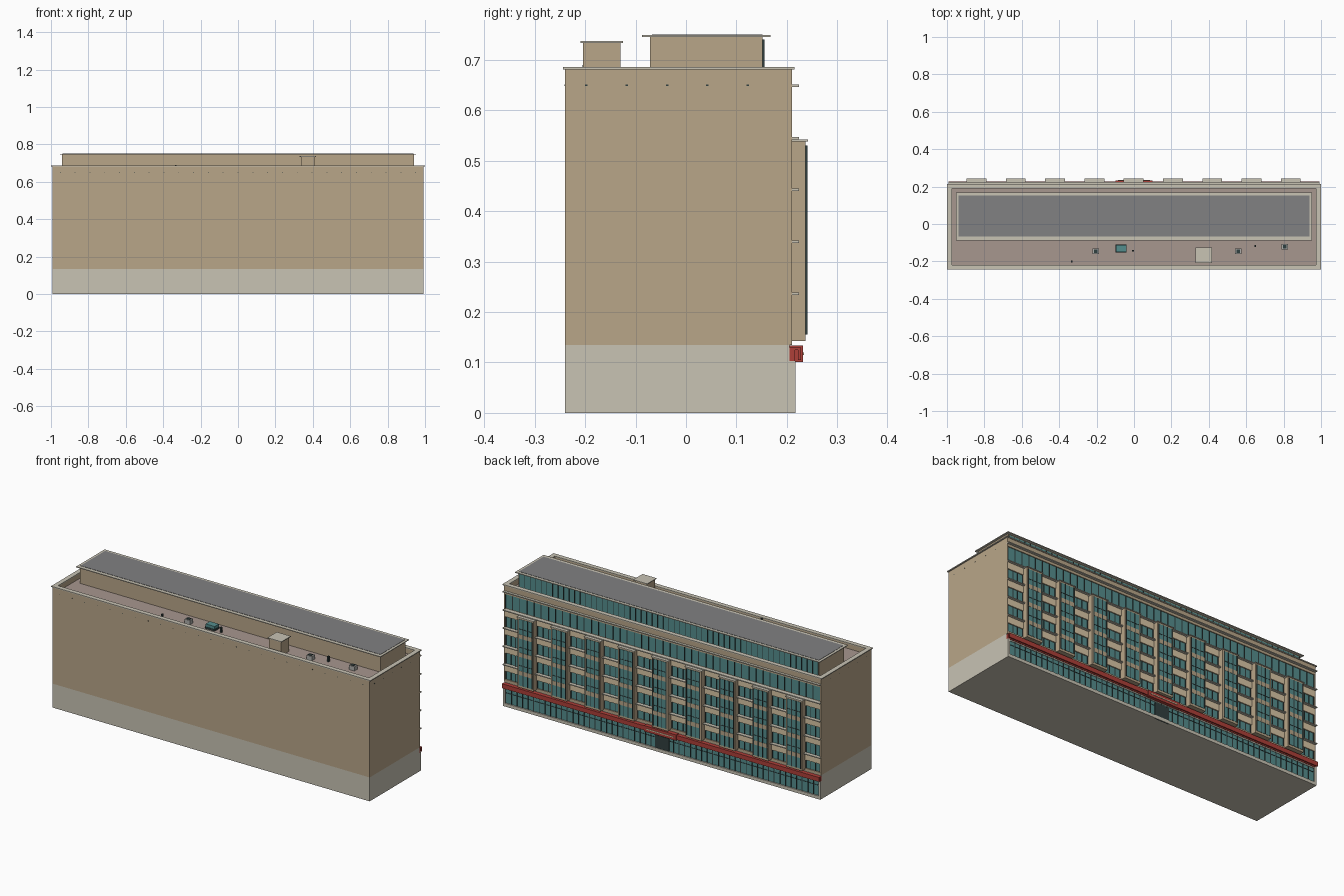
import bpy, bmesh
from mathutils import Matrix, Vector

cube = bpy.data.objects.get("Cube")
if cube:
    bpy.data.objects.remove(cube, do_unlink=True)


def material(name, r, g, b):
    m = bpy.data.materials.new(name)
    m.use_nodes = True
    m.diffuse_color = (r, g, b, 1)
    bsdf = next(n for n in m.node_tree.nodes if n.type == 'BSDF_PRINCIPLED')
    bsdf.inputs["Base Color"].default_value = (r, g, b, 1)
    return m


TAN = material("tan_wall", .485, .381, .25)
STONE = material("pale_stone", .578, .546, .456)
GLASS = material("teal_glass", .09, .27, .27)
FRAME = material("dark_frame", .03, .05, .05)
RED = material("red_canopy", .42, .05, .04)
ROOF = material("grey_roof", .22, .22, .225)
DECK = material("mauve_deck", .39, .31, .275)
CREAM = material("cream_panel", .70, .57, .38)
METAL = material("vent_metal", .42, .42, .40)


def boxes(name, mat, *spans):
    """One object from boxes given as (x0, x1, y0, y1, z0, z1)."""
    bm = bmesh.new()
    for x0, x1, y0, y1, z0, z1 in spans:
        mid = Vector((x0 + x1, y0 + y1, z0 + z1)) / 2
        size = Matrix.Diagonal((x1 - x0, y1 - y0, z1 - z0, 1))
        bmesh.ops.create_cube(bm, size=1, matrix=Matrix.Translation(mid) @ size)
    me = bpy.data.meshes.new(name)
    bm.to_mesh(me)
    bm.free()
    me.materials.append(mat)
    ob = bpy.data.objects.new(name, me)
    bpy.context.collection.objects.link(ob)
    return ob


def ring(x, y0, y1, t, z0, z1):
    """Four boxes forming a rectangular rim of width t."""
    return [(-x, x, y0, y0 + t, z0, z1), (-x, x, y1 - t, y1, z0, z1),
            (-x, -x + t, y0 + t, y1 - t, z0, z1), (x - t, x, y0 + t, y1 - t, z0, z1)]


def bars(x0, x1, n, w, y0, y1, z0, z1):
    """Evenly spaced upright bars, including both ends."""
    step = (x1 - x0) / n
    return [(x0 + i * step - w / 2, x0 + i * step + w / 2, y0, y1, z0, z1)
            for i in range(n + 1)]


W = .992
BACK = .21
FLOORS = [.237, .34, .443, .545]
BAYS = [i * .21 - .002 for i in range(-4, 5)]
BAY_HALF = .05

# Main block and stone base
boxes("main_block", TAN, (-W, W, -.24, .2, .135, .648))
boxes("stone_base", STONE, (-W, W, -.24, .205, 0, .135))
boxes("end_walls", TAN, *[(s * W - .006 * (s > 0), s * W + .006 * (s < 0), .2, BACK, .135, .648)
                          for s in (-1, 1)])

# Parapet, coping and roof deck
boxes("parapet", TAN, *ring(W, -.24, BACK, .018, .648, .681))
boxes("coping", STONE, *ring(.999, -.244, .215, .026, .681, .686))
boxes("roof_deck", DECK, (-.974, .974, -.222, .192, .648, .652))

# Penthouse with glazed rear
boxes("penthouse", TAN, (-.94, .94, -.071, .152, .652, .745))
boxes("penthouse_roof", STONE, (-.952, .952, -.087, .168, .745, .749))
boxes("penthouse_roof_field", ROOF, (-.938, .938, -.067, .152, .749, .7505))
boxes("penthouse_glass", GLASS, (-.935, .935, .152, .154, .665, .74))
boxes("penthouse_mullions", FRAME, *bars(-.935, .935, 54, .003, .152, .156, .665, .74))

# Upper floor window band, with ledges between floors
boxes("upper_glass", GLASS, (-W + .006, W - .006, .2, .205, .552, .632))
boxes("upper_mullions", FRAME, *bars(-.985, .985, 44, .004, .2, .208, .552, .632))
boxes("upper_lintel", TAN, (-W + .006, W - .006, .2, BACK, .632, .648))
boxes("ledges", STONE, *[(-W, W, .2, .224, z - .003, z + .002) for z in FLOORS + [.649]])

# Recessed windows and spandrel panels between the bays
boxes("main_glass", GLASS, (-W + .006, W - .006, .2, .204, .15, .545))
edges = [-W + .006] + [c + s * BAY_HALF for c in BAYS for s in (-1, 1)] + [W - .006]
gaps = list(zip(edges[::2], edges[1::2]))
boxes("spandrel_panels", CREAM, *[(a, b, .2, BACK, z - .04, z - .003)
                                  for a, b in gaps for z in FLOORS])
mullions = []
for a, b in gaps:
    mullions += bars(a + .003, b - .003, 3, .004, .2, .207, .15, .54)
boxes("main_mullions", FRAME, *mullions)
boxes("first_floor_sill", TAN, (-W + .006, W - .006, .2, BACK, .135, .15))

# Projecting bays: tan shell, tall glazing, floor bands and caps
shell, glass, frames, bands, caps = [], [], [], [], []
for c in BAYS:
    a, b = c - BAY_HALF, c + BAY_HALF
    shell.append((a, b, .2, .237, .143, .538))
    glass.append((a + .009, b - .009, .237, .2385, .155, .53))
    frames += bars(a + .009, b - .009, 3, .004, .237, .2405, .155, .53)
    for z in FLOORS[:3]:
        bands.append((a + .007, b - .007, .237, .2398, z - .022, z + .002))
        frames.append((a + .009, b - .009, .237, .24, z + .03, z + .033))
    caps.append((a - .003, b + .003, .2, .242, .538, .542))
boxes("bay_shells", TAN, *shell)
boxes("bay_glass", GLASS, *glass)
boxes("bay_frames", FRAME, *frames)
boxes("bay_floor_bands", TAN, *bands)
boxes("bay_caps", STONE, *caps)

# Ground floor shopfront
boxes("shop_glass", GLASS, (-.98, .98, .205, .21, .018, .1))
boxes("shop_mullions", FRAME, *bars(-.98, .98, 56, .004, .205, .213, .018, .1),
      (-.98, .98, .205, .212, .074, .077))
boxes("shop_surround", STONE, (-W, W, .205, .217, 0, .018), (-W, W, .205, .213, .096, .103),
      (-W, -W + .012, .205, .217, .018, .103), (W - .012, W, .205, .217, .018, .103))

# Red canopy with a hanging front lip
boxes("canopy", RED, (-W, W, .205, .216, .103, .13), (-W, W, .216, .228, .125, .13),
      (-W, W, .222, .228, .105, .125))
boxes("entrance_sign", RED, (-.1, .1, .205, .232, .101, .134))
boxes("entrance_sign_plate", CREAM, (-.085, .085, .232, .234, .115, .12))
boxes("entrance_doors", FRAME, (-.045, .045, .209, .214, .0, .09))

# Stair house on the roof
boxes("stair_house", TAN, (.337, .411, -.204, -.13, .652, .733))
boxes("stair_house_cap", STONE, (.33, .418, -.209, -.125, .733, .737))

# Roof equipment
vents, vent_tops = [], []
for x, y in ((-.205, -.146), (.557, -.146), (.806, -.122)):
    vents.append((x - .017, x + .017, y - .014, y + .014, .652, .676))
    vent_tops.append((x - .009, x + .009, y - .009, y + .009, .676, .679))
boxes("vents", METAL, *vents)
boxes("vent_grilles", FRAME, *vent_tops)
boxes("cooling_unit", GLASS, (-.097, -.041, -.15, -.112, .66, .678))
boxes("cooling_unit_base", FRAME, *ring(.03, -.152, -.11, .004, .652, .662)).location.x = -.069
boxes("roof_pipes", FRAME, *[(x - .005, x + .005, y - .005, y + .005, .652, z)
                             for x, y, z in ((-.333, -.2, .69), (-.005, -.143, .682),
                                             (.648, -.117, .682))])

# Small drain holes below the parapet
boxes("drain_holes", FRAME, *bars(-.95, .95, 24, .005, -.2405, -.239, .648, .651),
      *[(s * W - .0005, s * W + .0005, y / 100, y / 100 + .005, .648, .651)
        for s in (-1, 1) for y in range(-20, 20, 8)])
